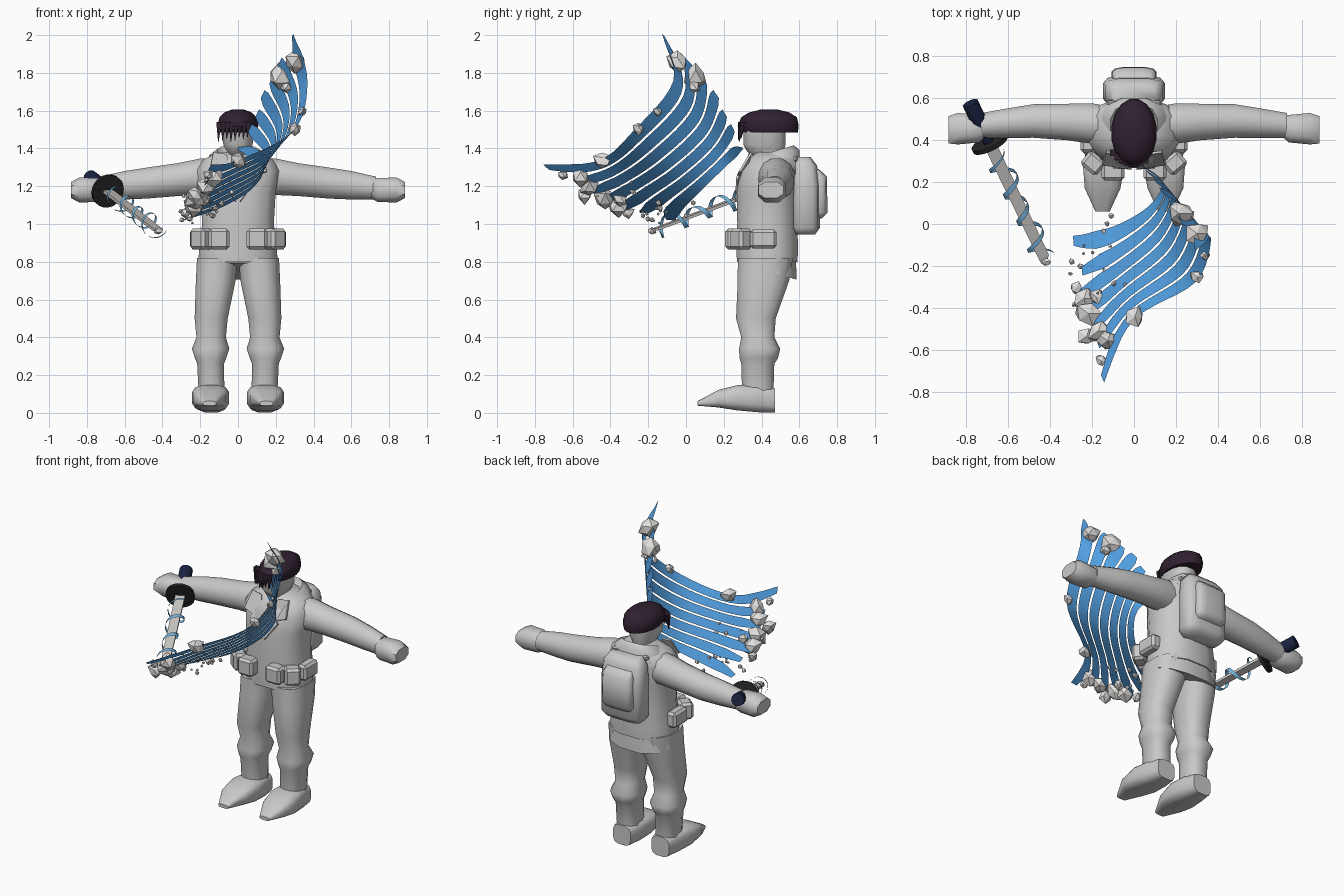
import bpy, bmesh, math, random
from mathutils import Vector, Matrix

random.seed(4)
old = bpy.data.objects.get("Cube")
if old:
    bpy.data.objects.remove(old)


def material(name, *rgb):
    m = bpy.data.materials.new(name)
    m.use_nodes = True
    m.diffuse_color = (*rgb, 1)
    m.node_tree.nodes["Principled BSDF"].inputs["Base Color"].default_value = (*rgb, 1)
    return m


CLOTH = material("grey cloth", .59, .59, .59)
ROCK = material("pale rock", .78, .76, .74)
BLUE = material("water blue", .085, .35, .76)
PALE = material("pale water blue", .19, .48, .76)
HAIR = material("dark plum", .03, .015, .03)
NAVY = material("navy", .01, .017, .055)
BLACK = material("black", .018, .018, .018)
STEEL = material("blade grey", .58, .56, .54)


def finish(name, bm, mat, angle=50):
    """Turn a bmesh into a named object; angle 0 keeps it faceted."""
    bmesh.ops.recalc_face_normals(bm, faces=bm.faces)
    mesh = bpy.data.meshes.new(name)
    bm.to_mesh(mesh)
    bm.free()
    mesh.materials.append(mat)
    ob = bpy.data.objects.new(name, mesh)
    bpy.context.collection.objects.link(ob)
    if angle:
        bpy.ops.object.select_all(action='DESELECT')
        ob.select_set(True)
        bpy.context.view_layer.objects.active = ob
        bpy.ops.object.shade_smooth_by_angle(angle=math.radians(angle))
    return ob


def loft(name, axis, rings, mat=CLOTH, side=1, sides=12, power=.8, tilt=0, angle=50):
    """Skin rings (position, centre a, centre b, radius a, radius b) along an axis."""
    bm = bmesh.new()
    loops = []
    for p, a, b, ra, rb in rings:
        loop = []
        for i in range(sides):
            t = math.tau * (i + .5) / sides
            c, s = math.cos(t), math.sin(t)
            u = a + ra * math.copysign(abs(c) ** power, c)
            v = b + rb * math.copysign(abs(s) ** power, s)
            x, y, z = {'x': (p, u, v), 'y': (u, p, v), 'z': (u, v, p)}[axis]
            loop.append(bm.verts.new((x * side, y, z + tilt * (v - b))))
        loops.append(loop)
    for lo, hi in zip(loops, loops[1:]):
        for i in range(sides):
            j = (i + 1) % sides
            bm.faces.new((lo[i], lo[j], hi[j], hi[i]))
    bm.faces.new(loops[0])
    bm.faces.new(loops[-1])
    return finish(name, bm, mat, angle)


def box(name, centre, size, turn=0, bevel=.015):
    bm = bmesh.new()
    bmesh.ops.create_cube(bm, size=1, matrix=Matrix.Diagonal((*size, 1)))
    bmesh.ops.bevel(bm, geom=bm.edges[:], offset=bevel, segments=1, affect='EDGES')
    bm.transform(Matrix.Translation(centre) @ Matrix.Rotation(turn, 4, 'Z'))
    return finish(name, bm, CLOTH, 30)


# Coat with a skirt that hangs lower behind, collar, head and hair
loft("coat", 'z', [
    (.8, 0, .43, .215, .165), (.88, 0, .43, .212, .168), (1.0, 0, .43, .195, .163),
    (1.17, 0, .43, .205, .166), (1.28, 0, .445, .225, .158), (1.34, 0, .46, .19, .135),
    (1.38, 0, .47, .11, .1)])
loft("coat_skirt", 'z', [(.75, 0, .437, .222, .153), (.9, 0, .43, .2, .155)], tilt=-.3)
loft("collar", 'z', [
    (1.27, 0, .45, .195, .155), (1.35, 0, .465, .155, .14), (1.385, 0, .465, .115, .11),
    (1.34, 0, .46, .08, .08)], tilt=.3)
loft("head", 'z', [
    (1.33, 0, .45, .05, .06), (1.385, 0, .42, .06, .1), (1.42, 0, .415, .08, .115),
    (1.55, 0, .415, .085, .115)])
loft("hair", 'z', [
    (1.485, 0, .445, .095, .15), (1.52, 0, .435, .11, .165), (1.565, 0, .44, .1, .15),
    (1.59, 0, .44, .075, .11), (1.605, 0, .44, .035, .05)], HAIR, power=1, sides=16)
for i in range(8):
    x = -.1 + .022 * i
    y = .29 + 5 * x * x
    drop = 1.435 + .008 * (i % 3) + .006 * max(0, i - 4)
    loft(f"fringe_{i}", 'z', [(drop, x - .004, y - .015, .002, .002), (1.54, x, y, .02, .02)],
         HAIR, sides=4, angle=0)

for s, label in ((1, "left"), (-1, "right")):
    # Lapel folded over the chest
    bm = bmesh.new()
    shape = [(.01, .26, 1.12), (.1, .265, 1.24), (.085, .27, 1.26), (.15, .28, 1.28),
             (.13, .34, 1.38), (.06, .33, 1.37)]
    bm.faces.new([bm.verts.new((x * s, y, z)) for x, y, z in shape])
    lapel = finish(f"{label}_lapel", bm, CLOTH, 0)
    lapel.modifiers.new("thickness", 'SOLIDIFY').thickness = .012

    # Sleeve and hand
    loft(f"{label}_sleeve", 'x', [
        (.1, .47, 1.25, .09, .1), (.2, .48, 1.25, .1, .1), (.32, .487, 1.235, .09, .09),
        (.48, .492, 1.217, .083, .085), (.6, .482, 1.205, .073, .078),
        (.73, .47, 1.19, .062, .063)], side=s, power=1)
    loft(f"{label}_hand", 'x', [
        (.7, .47, 1.185, .05, .05), (.74, .455, 1.18, .07, .068),
        (.84, .455, 1.18, .08, .07), (.885, .45, 1.18, .07, .045)], side=s, sides=8)

    # Trouser leg with gathered knee cuff, and shoe
    loft(f"{label}_leg", 'z', [
        (.1, .14, .38, .07, .085), (.26, .145, .38, .073, .09), (.29, .145, .385, .085, .105),
        (.34, .145, .39, .102, .112), (.4, .142, .38, .08, .09), (.5, .142, .37, .09, .108),
        (.7, .118, .41, .108, .14), (.82, .11, .42, .11, .15)], side=s)
    loft(f"{label}_shoe", 'y', [
        (.47, .14, .065, .065, .065), (.38, .14, .075, .085, .073), (.27, .145, .08, .1, .068),
        (.17, .15, .075, .087, .047), (.06, .15, .05, .035, .012)], side=s, power=.6)

    # Belt pouches
    box(f"{label}_front_pouch", (.1 * s, .25, .92), (.11, .085, .11))
    box(f"{label}_corner_pouch", (.195 * s, .29, .92), (.1, .085, .11), turn=s * .7)
    box(f"{label}_side_pouch", (.22 * s, .41, .92), (.07, .14, .1))

    # Backpack strap
    box(f"{label}_strap", (.11 * s, .49, 1.345), (.04, .2, .03), bevel=.008)

# Backpack, narrower at the top, with a rounded pocket
loft("backpack", 'z', [
    (.945, 0, .63, .125, .055), (.98, 0, .635, .15, .075), (1.2, 0, .635, .15, .075),
    (1.31, 0, .63, .14, .065), (1.355, 0, .62, .11, .04)], power=.5, angle=60)
loft("backpack_pocket", 'z', [
    (1.03, 0, .69, .09, .03), (1.06, 0, .7, .11, .05), (1.25, 0, .7, .105, .047),
    (1.29, 0, .68, .09, .025)], power=.5, angle=60)

# Sword: blade, guard and grip share one frame whose z runs to the tip
guard_at, tip = Vector((-.69, .385, 1.175)), Vector((-.42, -.18, .965))
axis = tip - guard_at
frame = Matrix.Translation(guard_at) @ axis.to_track_quat('Z', 'Y').to_matrix().to_4x4()
length = axis.length


def sword_part(name, rings, mat, **options):
    loft(name, 'z', rings, mat, **options).data.transform(frame)


sword_part("blade", [(0, 0, 0, .042, .012), (length * .96, 0, 0, .037, .01),
                     (length, -.01, 0, .02, .006)], STEEL, sides=4, power=1, angle=0)
sword_part("guard", [(-.01, 0, 0, .09, .09), (.01, 0, 0, .09, .09)], BLACK, sides=20, power=1)
sword_part("grip", [(-.225, 0, 0, .04, .04), (-.13, 0, 0, .04, .04), (0, 0, 0, .025, .025)],
           NAVY, power=1)


def ribbon(name, pairs, mat):
    """Flat strip through pairs of edge points."""
    bm = bmesh.new()
    rows = [[bm.verts.new(p) for p in pair] for pair in pairs]
    for (a, b), (c, d) in zip(rows, rows[1:]):
        bm.faces.new((a, b, d, c))
    return finish(name, bm, mat)


# Water curling round the blade
pairs = []
for i in range(65):
    f = i / 64
    t = math.tau * 4 * f
    r = .05 + .008 * math.sin(9 * f)
    w = .013 * math.sin(math.pi * f) ** .5 + .001
    h = length * (.08 + .9 * f)
    pairs.append([frame @ Vector((r * math.cos(t), r * math.sin(t), h + e)) for e in (-w, w)])
ribbon("blade_swirl", pairs, PALE)

# Curved sheet that the water slash follows: outer, middle and inner guides
GUIDES = [[Vector(p) for p in row] for row in (
    [(.29, -.12, 2), (.37, -.07, 1.76), (.3, -.28, 1.5), (0, -.46, 1.34), (-.15, -.74, 1.3)],
    [(.13, .16, 1.69), (.22, .09, 1.5), (.15, -.1, 1.32), (-.06, -.28, 1.2), (-.25, -.44, 1.11)],
    [(0, .3, 1.4), (.13, .21, 1.3), (.08, .1, 1.19), (-.08, 0, 1.09), (-.29, -.08, 1.02)])]


def along(pts, u):
    """Smooth curve through evenly spaced points."""
    n = len(pts) - 1
    i = min(int(u * n), n - 1)
    f = u * n - i
    a, b = pts[i], pts[i + 1]
    before = pts[i - 1] if i else a * 2 - b
    after = pts[i + 2] if i + 2 <= n else b * 2 - a
    return (a * 2 + (b - before) * f + (before * 2 - a * 5 + b * 4 - after) * f ** 2
            + (a * 3 - before - b * 3 + after) * f ** 3) / 2


def sheet(u, v):
    a, b, c = (along(g, u) for g in GUIDES)
    return a * (1 - v) * (1 - 2 * v) + b * 4 * v * (1 - v) + c * v * (2 * v - 1)


# Water slash strips with staggered, tapering ends
count = 7
for k in range(count):
    edge = k in (0, count - 1)
    start = 0 if edge else random.uniform(0, .03)
    stop = 1 if edge else random.uniform(.95, 1)
    pairs = []
    for i in range(25):
        f = i / 24
        half = min(1, (.15 if edge else .6) + 8 * f, .5 + 4 * (1 - f)) * .42 / count
        # The outermost and innermost strips lean out to the rim at their ends
        lean = (.5 if k == 0 else -.5 if k == count - 1 else 0) * abs(2 * f - 1) ** 4
        mid = (k + .5 - lean) / count
        u = start + (stop - start) * f
        pairs.append([sheet(u, mid + e) for e in (-half, half)])
    ribbon(f"slash_strip_{k}", pairs, BLUE)


# Rocks carried by the slash, then pebbles
def rock(name, at, r):
    bm = bmesh.new()
    bmesh.ops.create_icosphere(bm, subdivisions=1, radius=r)
    for v in bm.verts:
        v.co = v.co * random.uniform(.75, 1.25) + Vector(at)
    finish(name, bm, ROCK, 0)


spots = [(.1, .08, .06), (.05, .28, .062), (.13, .25, .035), (.48, .03, .035), (.38, .05, .025),
         (.74, .03, .048), (.9, .15, .05), (.97, .1, .03), (.93, .3, .055), (1, .35, .045),
         (.96, .48, .06), (.97, .6, .055), (.9, .55, .035), (1, .7, .03)]
for i, (u, v, r) in enumerate(spots):
    rock(f"rock_{i}", sheet(u, v), r)
for i in range(24):
    at = sheet(random.uniform(.75, 1), random.uniform(.5, 1))
    at += Vector([random.uniform(-.05, .06) for _ in range(3)])
    rock(f"pebble_{i}", at, random.uniform(.006, .016))
rock("blade_rock", tip, .022)
